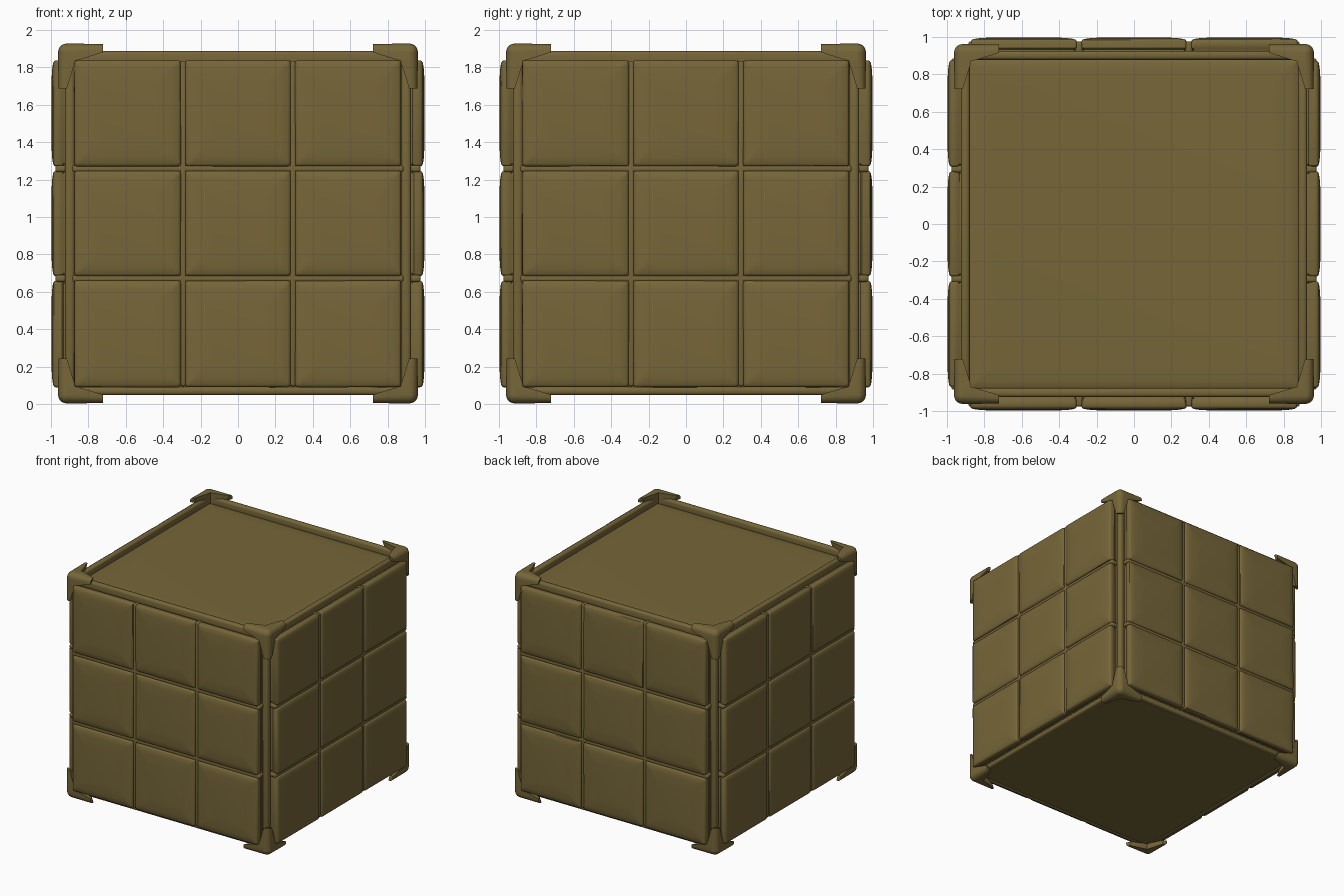
import bpy, bmesh, math, random
from mathutils import Matrix

if "Cube" in bpy.data.objects:
    bpy.data.objects.remove(bpy.data.objects["Cube"])

random.seed(4)
CZ = 0.965                       # height of the cube centre
mat = bpy.data.materials.new("olive_brown")
mat.diffuse_color = (0.181, 0.133, 0.040, 1)
mat.use_nodes = True
mat.node_tree.nodes["Principled BSDF"].inputs["Base Color"].default_value = mat.diffuse_color


def finish(name, bm, bevel=0.0, segments=3, matrix=None):
    """Turn a bmesh into a smooth shaded object centred on the cube."""
    bmesh.ops.recalc_face_normals(bm, faces=bm.faces)
    if matrix:
        bm.transform(matrix)
    bm.transform(Matrix.Translation((0, 0, CZ)))
    me = bpy.data.meshes.new(name)
    bm.to_mesh(me)
    bm.free()
    me.materials.append(mat)
    ob = bpy.data.objects.new(name, me)
    bpy.context.collection.objects.link(ob)
    bpy.ops.object.select_all(action='DESELECT')
    ob.select_set(True)
    bpy.context.view_layer.objects.active = ob
    if bevel:
        mod = ob.modifiers.new("Rounding", 'BEVEL')
        mod.width, mod.segments = bevel, segments
        mod.limit_method = 'ANGLE'
        bpy.ops.object.modifier_apply(modifier=mod.name)
    bpy.ops.object.shade_smooth_by_angle(angle=math.radians(40))
    return ob


def box(name, lo, hi, bevel=0.0, matrix=None):
    bm = bmesh.new()
    bmesh.ops.create_cube(bm, size=1)
    size = [b - a for a, b in zip(lo, hi)]
    mid = [(a + b) / 2 for a, b in zip(lo, hi)]
    bm.transform(Matrix.Translation(mid) @ Matrix.Diagonal((*size, 1)))
    return finish(name, bm, bevel, 3, matrix)


def ring(bm, x0, x1, z0, z1, y, r, jitter):
    """Rounded rectangle in the xz plane."""
    verts = []
    for cx, cz, a0 in ((x1 - r, z1 - r, 0), (x0 + r, z1 - r, 90),
                       (x0 + r, z0 + r, 180), (x1 - r, z0 + r, 270)):
        for k in range(4):
            a = math.radians(a0 + 30 * k)
            verts.append(bm.verts.new((cx + r * math.cos(a) + random.uniform(-jitter, jitter), y,
                                       cz + r * math.sin(a) + random.uniform(-jitter, jitter))))
    return verts


def tile(name, x0, x1, z0, z1, matrix):
    """Pillow shaped slab, facing -y."""
    bm = bmesh.new()
    prev = None
    for inset, y, r in ((.008, -0.91, .014), (.008, -0.932, .014), (0, -0.942, .014),
                        (0, -0.974, .014), (.004, -0.983, .014), (.014, -0.989, .016),
                        (.05, -0.994, .02), (.12, -0.998, .03)):
        cur = ring(bm, x0 + inset, x1 - inset, z0 + inset, z1 - inset, y, r, 0.001)
        if prev:
            for i in range(16):
                j = (i + 1) % 16
                bm.faces.new((prev[i], prev[j], cur[j], cur[i]))
        else:
            bm.faces.new(cur)
        prev = cur
    bm.faces.new(prev)
    finish(name, bm, matrix=matrix)


# Inner block with a flush base, and a softly raised lid inside the top rim
box("core", (-0.915, -0.915, -0.912), (0.915, 0.915, 0.85))
tile("lid", -0.885, 0.885, -0.885, 0.885,
     Matrix.Translation((0, 0, -0.118)) @ Matrix.Rotation(math.radians(-90), 4, 'X'))

# Nine cushions and the seam beads between them on every upright side
spans = ((-0.875, -0.306), (-0.281, 0.281), (0.306, 0.872))
for s in range(4):
    turn = Matrix.Rotation(math.radians(90 * s), 4, 'Z')
    for x0, x1 in spans:
        for z0, z1 in spans:
            tile("side_tile", x0, x1, z0, z1, turn)
    for p in (-0.2935, 0.2935):
        box("upright_seam", (p - .018, -0.976, -0.87), (p + .018, -0.91, 0.87), 0.012, turn)
        box("level_seam", (-0.885, -0.976, p - .018), (0.885, -0.91, p + .018), 0.012, turn)
    # Rims along the top and bottom, post at the corner
    for lo, hi, nm in ((0.84, 0.922, "top_rim"), (-0.918, -0.872, "bottom_rim")):
        box(nm, (-0.9, -0.926, lo), (0.9, -0.878, hi), 0.018, turn)
    box("corner_post", (0.872, -0.926, -0.9), (0.926, -0.872, 0.9), 0.02, turn)


def guard_section(a, centre, r):
    """Arm cross-section: square inner corner, rounded outer corner."""
    pts = [(a, a), (a, centre + r), (centre + r, a)]
    for k in range(7):
        t = math.radians(15 * k)
        pts.append((centre + r * math.cos(t), centre + r * math.sin(t)))
    return pts


# Three-armed tapered guard with a rounded knuckle on each of the eight corners
for sx in (-1, 1):
    for sy in (-1, 1):
        for sz in (-1, 1):
            flip = Matrix.Diagonal((sx, sy, sz, 1))
            bm = bmesh.new()
            bmesh.ops.create_uvsphere(bm, u_segments=20, v_segments=12, radius=0.047)
            bm.transform(flip @ Matrix.Translation((0.915, 0.915, 0.915)))
            finish("corner_knuckle", bm)
            for axis in range(3):
                bm = bmesh.new()
                for d, a, c, r in ((0.915, .872, .915, .047), (0.86, .872, .915, .047),
                                   (0.722, .915, .925, .034)):
                    for u, v in guard_section(a, c, r):
                        p = [u, v]
                        p.insert(axis, d + (0.02 if d < .8 and u + v < 1.84 else 0))
                        bm.verts.new(p)
                hull = bmesh.ops.convex_hull(bm, input=bm.verts)
                loose = [v for v in bm.verts if not v.link_faces]
                bmesh.ops.delete(bm, geom=loose, context='VERTS')
                bm.transform(flip)
                bmesh.ops.recalc_face_normals(bm, faces=bm.faces)
                finish("corner_guard_arm", bm)
